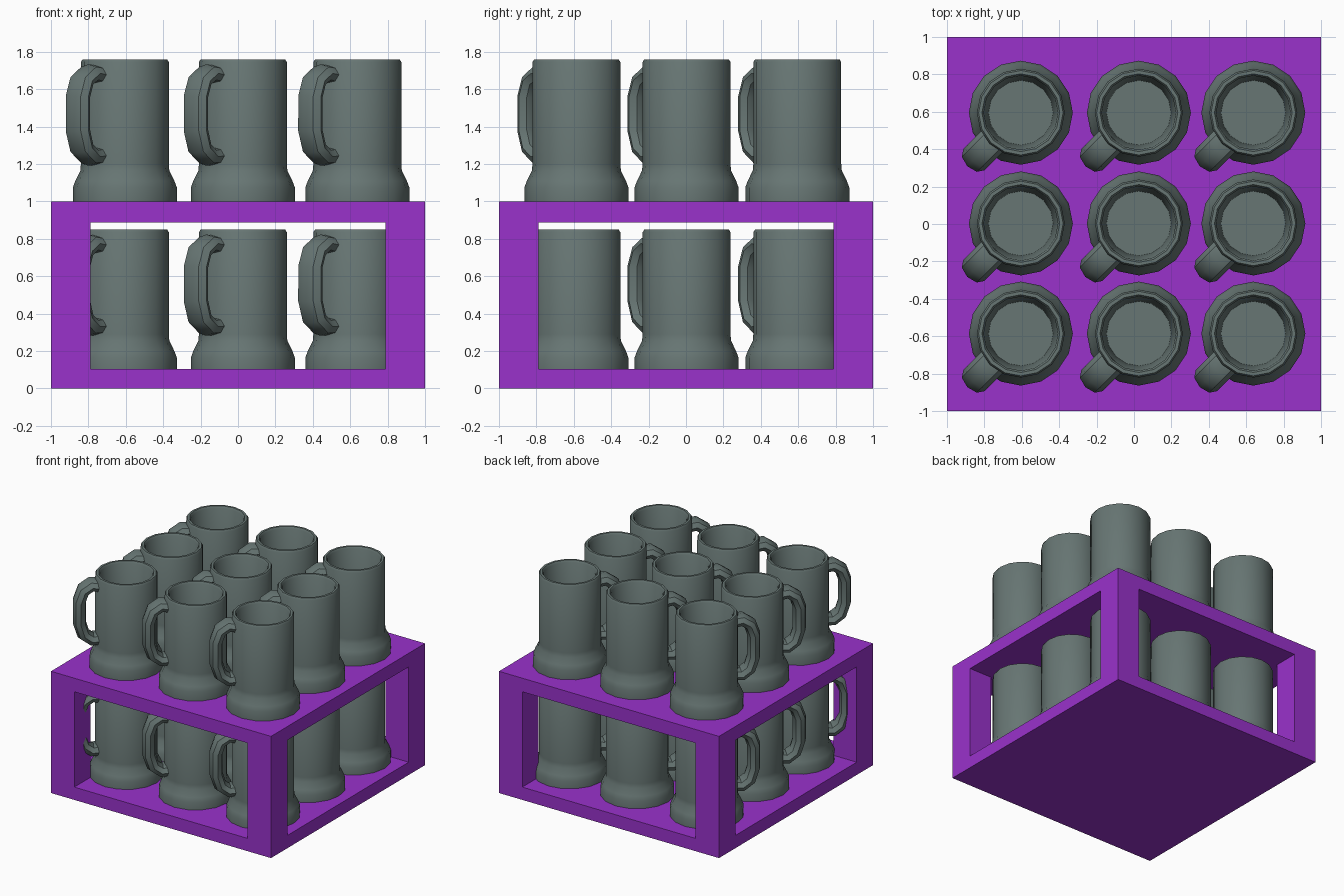
import bpy, bmesh, math
from mathutils import Vector

if "Cube" in bpy.data.objects:
    bpy.data.objects.remove(bpy.data.objects["Cube"])


def material(name, rgb):
    m = bpy.data.materials.new(name)
    m.diffuse_color = (*rgb, 1)
    m.use_nodes = True
    m.node_tree.nodes["Principled BSDF"].inputs["Base Color"].default_value = m.diffuse_color
    return m


def box(name, size, center):
    bpy.ops.mesh.primitive_cube_add(size=1, location=center)
    ob = bpy.context.object
    ob.name = name
    ob.scale = size
    bpy.ops.object.transform_apply(location=False, rotation=False, scale=True)
    return ob


def skin(bm, rings, closed_ends=True):
    """Bridge a list of equal rings with quads and cap both ends."""
    loops = [[bm.verts.new(p) for p in ring] for ring in rings]
    n = len(loops[0])
    for a, b in zip(loops, loops[1:]):
        for i in range(n):
            j = (i + 1) % n
            bm.faces.new((a[i], a[j], b[j], b[i]))
    bm.faces.new(loops[0][::-1])
    bm.faces.new(loops[-1])


purple = material("crate_purple", (0.32, 0.032, 0.60))
stone = material("mug_grey_green", (0.135, 0.18, 0.172))

# Crate: a block with a window cut through in both directions
crate = box("crate", (2, 2, 1), (0, 0, 0.5))
crate.data.materials.append(purple)
LOW, HIGH, HALF = 0.105, 0.888, 0.788
for name, sx, sy in (("cutter_x", 3, 2 * HALF), ("cutter_y", 2 * HALF, 3)):
    cutter = box(name, (sx, sy, HIGH - LOW), (0, 0, (LOW + HIGH) / 2))
    mod = crate.modifiers.new(name, "BOOLEAN")
    mod.operation = "DIFFERENCE"
    mod.solver = "EXACT"
    mod.object = cutter
    bpy.context.view_layer.objects.active = crate
    bpy.ops.object.modifier_apply(modifier=name)
    bpy.data.objects.remove(cutter)

# Mug body: lathe profile (radius, height), outside up then inside down
SIDES = 16
profile = [(0.278, 0), (0.278, 0.075), (0.265, 0.11), (0.238, 0.165),
           (0.235, 0.20), (0.235, 0.745), (0.226, 0.76), (0.208, 0.76),
           (0.198, 0.745), (0.173, 0.08)]
bm = bmesh.new()
skin(bm, [[(r * math.cos(math.tau * i / SIDES), r * math.sin(math.tau * i / SIDES), z)
           for i in range(SIDES)] for r, z in profile])

# Mug handle: oval section swept along a C path, pointing to the front left
path = [Vector(p) for p in ((0.20, 0.675), (0.265, 0.685), (0.325, 0.645), (0.355, 0.56),
                            (0.355, 0.38), (0.325, 0.285), (0.265, 0.24), (0.20, 0.245))]
out = Vector((-1, -1, 0)).normalized()
side = Vector((1, -1, 0)).normalized()
up = Vector((0, 0, 1))
rings = []
for k, p in enumerate(path):
    t = (path[min(k + 1, len(path) - 1)] - path[max(k - 1, 0)]).normalized()
    normal = out * -t.y + up * t.x
    ring = []
    for i in range(8):
        a = math.tau * i / 8
        ring.append(out * p.x + up * p.y + normal * 0.05 * math.cos(a)
                    + side * 0.08 * math.sin(a))
    rings.append(ring)
skin(bm, rings)
bmesh.ops.recalc_face_normals(bm, faces=bm.faces)
mug_mesh = bpy.data.meshes.new("mug")
bm.to_mesh(mug_mesh)
bm.free()
mug_mesh.materials.append(stone)

# Two layers of nine mugs: inside the crate and on its lid
first = None
for layer, z in (("lower", 0.09), ("upper", 1.0)):
    for row, y in enumerate((-0.586, 0.003, 0.595), 1):
        for col, x in enumerate((-0.605, 0.026, 0.638), 1):
            mug = bpy.data.objects.new(f"{layer}_mug_{row}_{col}", mug_mesh)
            mug.location = (x, y, z)
            bpy.context.collection.objects.link(mug)
            first = first or mug

# Smooth shading on the shared mug mesh
bpy.ops.object.select_all(action="DESELECT")
first.select_set(True)
bpy.context.view_layer.objects.active = first
bpy.ops.object.shade_smooth_by_angle(angle=math.radians(40))
